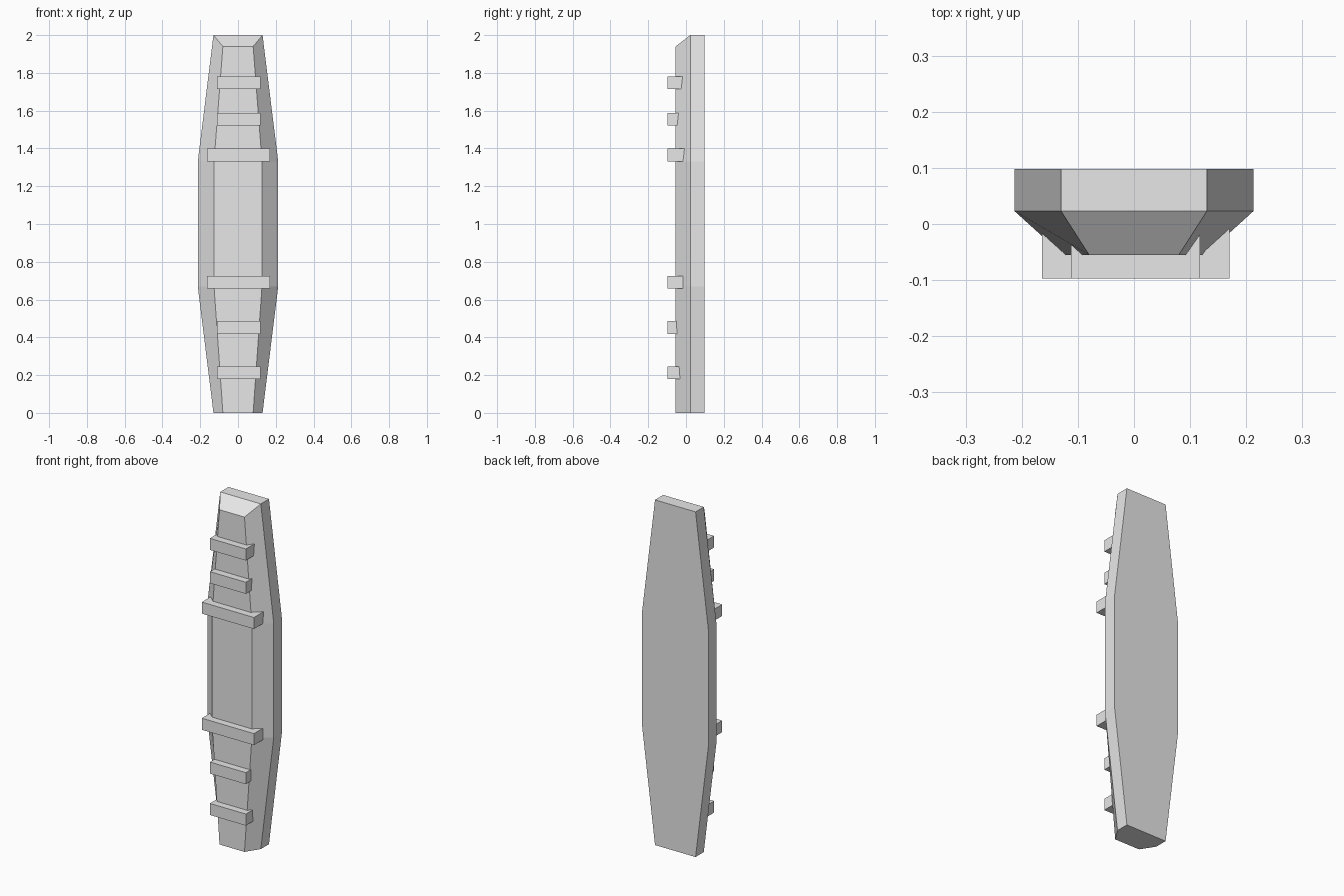
import bpy
import bmesh

cube = bpy.data.objects.get("Cube")
if cube:
    bpy.data.objects.remove(cube, do_unlink=True)

grey = bpy.data.materials.new("light_grey")
grey.use_nodes = True
grey.diffuse_color = (0.8, 0.8, 0.8, 1)
grey.node_tree.nodes["Principled BSDF"].inputs["Base Color"].default_value = (0.8, 0.8, 0.8, 1)


def finish(name, bm):
    bmesh.ops.recalc_face_normals(bm, faces=bm.faces)
    mesh = bpy.data.meshes.new(name)
    bm.to_mesh(mesh)
    bm.free()
    mesh.materials.append(grey)
    obj = bpy.data.objects.new(name, mesh)
    bpy.context.collection.objects.link(obj)


# Tapered body: flat back, straight rim, chamfered front
BACK, RIM, FRONT = 0.098, 0.023, -0.055
# rim height, front face height, rim half width, front half width
stations = [(0, 0, 0.13, 0.08), (0.67, 0.67, 0.213, 0.127),
            (1.33, 1.33, 0.213, 0.127), (2, 1.94, 0.13, 0.08)]

bm = bmesh.new()
rings = []
for z, zf, w, wf in stations:
    section = [(-w, BACK, z), (-w, RIM, z), (-wf, FRONT, zf),
               (wf, FRONT, zf), (w, RIM, z), (w, BACK, z)]
    rings.append([bm.verts.new(p) for p in section])
for low, high in zip(rings, rings[1:]):
    for i in range(6):
        j = (i + 1) % 6
        bm.faces.new((low[i], low[j], high[j], high[i]))
bm.faces.new(rings[0])
# Top end: level cap on the rim and sloped chamfer to the front
top = rings[-1]
bm.faces.new((top[0], top[1], top[4], top[5]))
bm.faces.new((top[1], top[2], top[3], top[4]))
finish("tapered_body", bm)


# Raised crossbars sunk into the front
def crossbar(name, z, half_width):
    bm = bmesh.new()
    bmesh.ops.create_cube(bm, size=1)
    bmesh.ops.scale(bm, verts=bm.verts, vec=(2 * half_width, 0.097, 0.067))
    bmesh.ops.translate(bm, verts=bm.verts, vec=(0.003, -0.0485, z))
    finish(name, bm)


for i, z in enumerate((0.212, 0.452, 1.555, 1.748)):
    crossbar(f"short_crossbar_{i + 1}", z, 0.115)
for i, z in enumerate((0.692, 1.365)):
    crossbar(f"long_crossbar_{i + 1}", z, 0.167)
